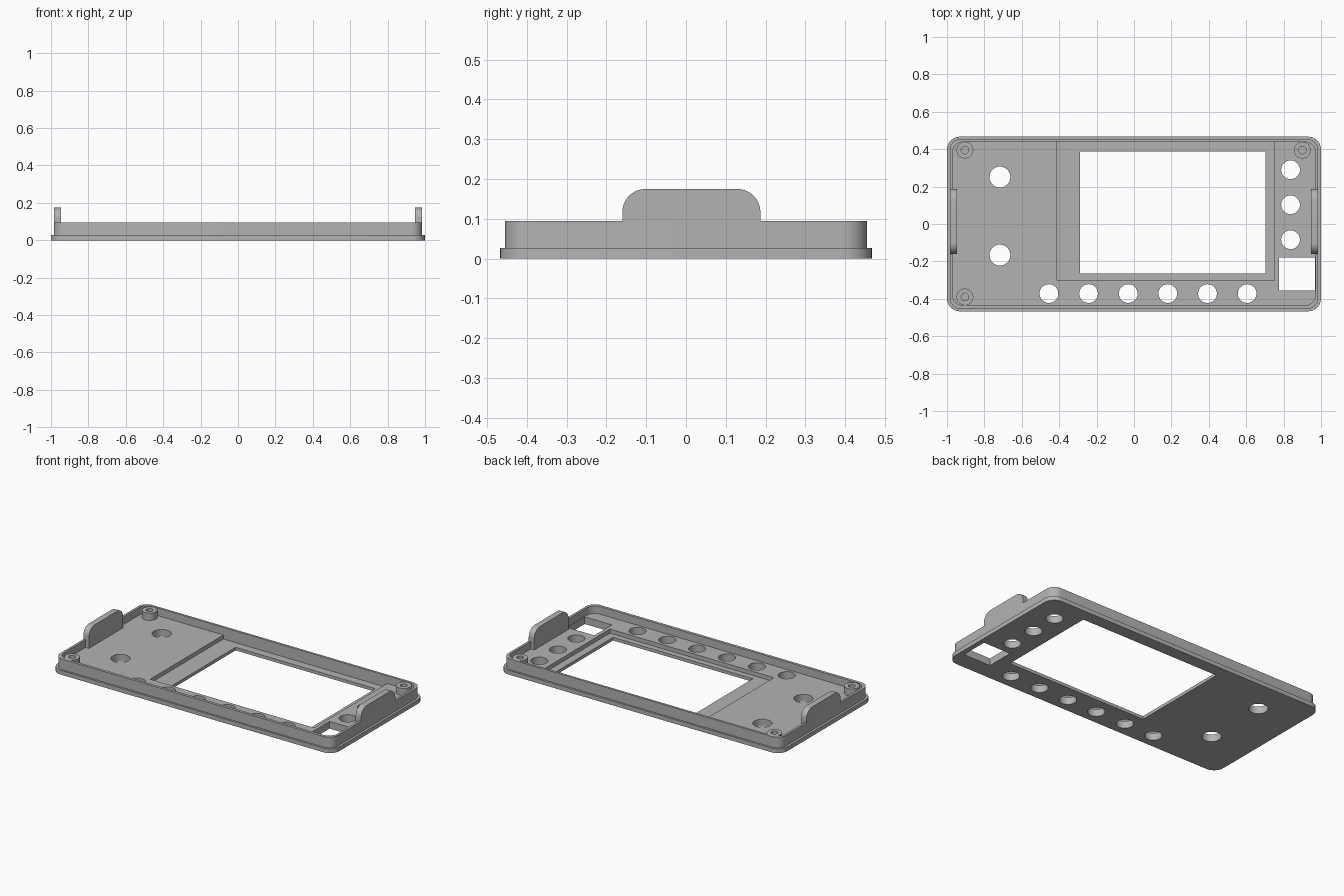
import bpy
import bmesh
from math import cos, sin, pi
from mathutils import Matrix

if "Cube" in bpy.data.objects:
    bpy.data.objects.remove(bpy.data.objects["Cube"], do_unlink=True)

grey = bpy.data.materials.new("plain grey")
grey.use_nodes = True
grey_rgba = (0.45, 0.45, 0.45, 1)
grey.diffuse_color = grey_rgba
grey.node_tree.nodes["Principled BSDF"].inputs["Base Color"].default_value = grey_rgba


def rounded(x0, x1, y0, y1, radii, steps=10):
    """Rounded rectangle outline; radii run from lower left, anticlockwise."""
    corners = [(x0, y0, 1, 1), (x1, y0, -1, 1), (x1, y1, -1, -1), (x0, y1, 1, -1)]
    points = []
    for i, ((x, y, sx, sy), r) in enumerate(zip(corners, radii)):
        if r == 0:
            points.append((x, y))
            continue
        for k in range(steps + 1):
            a = pi + (i + k / steps) * pi / 2
            points.append((x + sx * r + r * cos(a), y + sy * r + r * sin(a)))
    return points


def circle(x, y, r, sides=40):
    return [(x + r * cos(2 * pi * i / sides), y + r * sin(2 * pi * i / sides))
            for i in range(sides)]


def prism(name, outline, low, high, along_x=False):
    """Extrude an outline along z, or a (y, z) outline along x."""
    bm = bmesh.new()
    face = bm.faces.new([bm.verts.new((a, b, low)) for a, b in outline])
    moved = bmesh.ops.extrude_face_region(bm, geom=[face])["geom"]
    bmesh.ops.translate(bm, vec=(0, 0, high - low),
                        verts=[v for v in moved if isinstance(v, bmesh.types.BMVert)])
    if along_x:
        bm.transform(Matrix(((0, 0, 1, 0), (1, 0, 0, 0), (0, 1, 0, 0), (0, 0, 0, 1))))
    bmesh.ops.recalc_face_normals(bm, faces=bm.faces)
    mesh = bpy.data.meshes.new(name)
    bm.to_mesh(mesh)
    bm.free()
    mesh.materials.append(grey)
    ob = bpy.data.objects.new(name, mesh)
    bpy.context.collection.objects.link(ob)
    return ob


def combine(body, tool, operation):
    """Apply a boolean and discard the tool."""
    mod = body.modifiers.new("combine", 'BOOLEAN')
    mod.operation, mod.object, mod.solver = operation, tool, 'EXACT'
    bpy.context.view_layer.objects.active = body
    bpy.ops.object.modifier_apply(modifier=mod.name)
    bpy.data.objects.remove(tool, do_unlink=True)


FLOOR, RECESS, RIM = 0.046, 0.02, 0.095
SQUARE = (0, 0, 0, 0)


def cut(outline, low=-0.1, high=0.07):
    combine(panel, prism("cutter", outline, low, high), 'DIFFERENCE')


# Base plate with lip, and the rim wall above it
panel = prism("front_panel", rounded(-1, 1, -0.467, 0.467, [0.07] * 4), 0, 0.027)
combine(panel, prism("rim", rounded(-0.985, 0.985, -0.455, 0.455, [0.06] * 4), 0.01, RIM), 'UNION')

# Inner tray and the display recess
cut(rounded(-0.97, 0.97, -0.437, 0.44, [0.06] * 4), FLOOR, 0.2)
cut(rounded(-0.412, 0.751, -0.302, 0.44, SQUARE), RECESS)

# Display window and square socket opening
cut(rounded(-0.289, 0.703, -0.265, 0.388, SQUARE))
cut(rounded(0.775, 0.968, -0.356, -0.179, SQUARE))

# Round openings: bottom row, right column, left pair
for i in range(6):
    cut(circle(-0.455 + i * 0.212, -0.372, 0.05))
for i in range(3):
    cut(circle(0.837, 0.29 - i * 0.187, 0.05))
for y in (0.251, -0.166):
    cut(circle(-0.717, y, 0.056))

# Screw bosses in three corners
for x, y in ((-0.904, 0.395), (-0.904, -0.39), (0.9, 0.395)):
    combine(panel, prism("boss", circle(x, y, 0.045), 0.03, 0.092), 'UNION')
    cut(circle(x, y, 0.02), 0.05, 0.2)

# Snap tabs on both ends
for low, high in ((-0.985, -0.946), (0.946, 0.985)):
    outline = rounded(-0.16, 0.187, 0.035, 0.175, (0, 0, 0.058, 0.058))
    combine(panel, prism("tab", outline, low, high, True), 'UNION')

# Smooth the rounded walls, keep edges sharp
bpy.ops.object.select_all(action='DESELECT')
panel.select_set(True)
bpy.context.view_layer.objects.active = panel
bpy.ops.object.shade_smooth_by_angle(angle=pi / 6)
